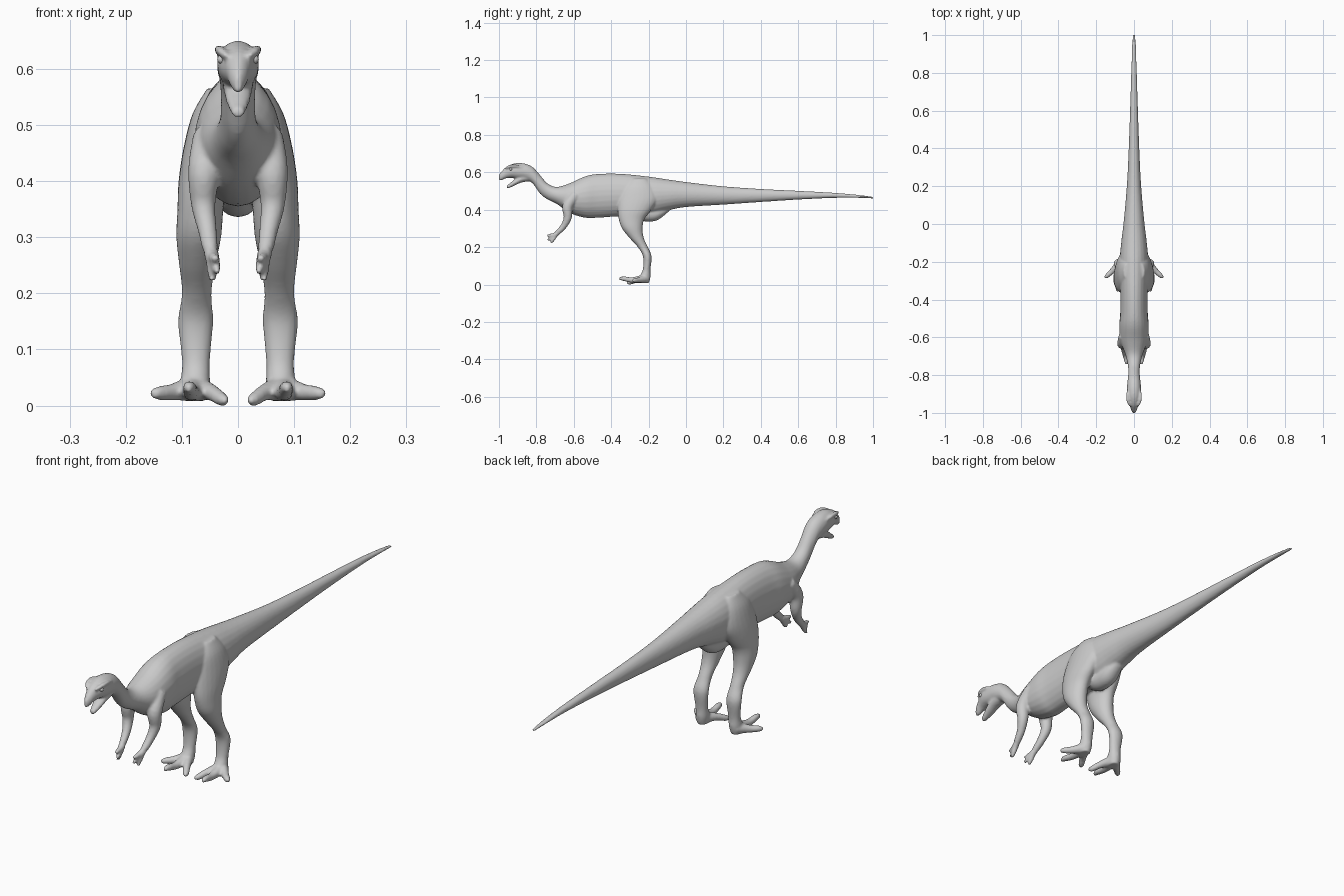
import bpy, bmesh, math
from mathutils import Vector

if "Cube" in bpy.data.objects:
    bpy.data.objects.remove(bpy.data.objects["Cube"])

SIDES = 24
parts = []


def spline(rows, steps=5):
    """Catmull-Rom interpolation through rows of numbers."""
    rows = [Vector(r) for r in rows]
    out = []
    for i in range(len(rows) - 1):
        b, c = rows[i], rows[i + 1]
        a = rows[i - 1] if i else b
        d = rows[i + 2] if i + 2 < len(rows) else c
        for k in range(steps):
            t = k / steps
            out.append(0.5 * (2 * b + (c - a) * t + (2 * a - 5 * b + 4 * c - d) * t**2
                              + (3 * b - a - 3 * c + d) * t**3))
    return out + [rows[-1]]


def loft(name, rings):
    """Skin elliptical rings given as (centre, half axis u, half axis v)."""
    bm = bmesh.new()
    loops = []
    for c, u, v in rings:
        loops.append([bm.verts.new(c + u * math.cos(a) + v * math.sin(a))
                      for a in (2 * math.pi * k / SIDES for k in range(SIDES))])
    for p, q in zip(loops, loops[1:]):
        for k in range(SIDES):
            n = (k + 1) % SIDES
            bm.faces.new((p[k], p[n], q[n], q[k]))
    bm.faces.new(loops[0])
    bm.faces.new(loops[-1])
    bmesh.ops.recalc_face_normals(bm, faces=bm.faces)
    mesh = bpy.data.meshes.new(name)
    bm.to_mesh(mesh)
    bm.free()
    ob = bpy.data.objects.new(name, mesh)
    bpy.context.collection.objects.link(ob)
    parts.append(ob)
    return ob


def profile(name, rows):
    """Loft along y from (y, top, bottom, half width)."""
    loft(name, [(Vector((0, y, (t + b) / 2)), Vector((w, 0, 0)), Vector((0, 0, (t - b) / 2)))
                for y, t, b, w in spline(rows)])


def tube(name, rows, side=1):
    """Round tube through (x, y, z, radius)."""
    pts = spline(rows)
    rings = []
    for i, p in enumerate(pts):
        d = (pts[min(i + 1, len(pts) - 1)] - pts[max(i - 1, 0)]).to_3d()
        d.x *= side
        u = d.orthogonal().normalized()
        v = d.normalized().cross(u)
        rings.append((Vector((p[0] * side, p[1], p[2])), u * p[3], v * p[3]))
    return loft(name, rings)


# Head, neck, trunk and tail
profile("trunk", [
    (-1.0, .588, .556, .006), (-.985, .606, .558, .015), (-.96, .630, .568, .023),
    (-.93, .644, .570, .034), (-.90, .650, .564, .037), (-.86, .646, .560, .037),
    (-.82, .628, .540, .033), (-.78, .585, .485, .030), (-.74, .540, .455, .034),
    (-.69, .522, .430, .046), (-.62, .542, .382, .071), (-.54, .578, .357, .078),
    (-.47, .591, .357, .073), (-.35, .592, .365, .072), (-.20, .577, .370, .076),
    (-.10, .562, .395, .068), (0, .548, .414, .056), (.2, .525, .427, .038),
    (.4, .511, .441, .028), (.6, .501, .454, .021), (.8, .490, .463, .015),
    (.93, .478, .463, .011), (.99, .470, .460, .008), (1.003, .466, .460, .004)])

# Lower jaw, open
profile("lower_jaw", [
    (-.84, .600, .552, .026), (-.88, .585, .545, .026), (-.915, .562, .530, .022),
    (-.94, .543, .518, .016), (-.958, .530, .512, .010)])

# Pelvic bulge under the tail base
profile("pelvic_bulge", [
    (-.29, .40, .37, .02), (-.24, .42, .342, .04), (-.19, .42, .336, .04),
    (-.145, .42, .348, .036), (-.09, .42, .392, .02)])

# Hind leg sections: z, inner x, outer x, front y, back y
LEG = [
    (.565, .02, .055, -.29, -.21), (.52, .012, .081, -.335, -.17),
    (.46, .01, .097, -.36, -.15), (.40, .02, .106, -.365, -.185),
    (.35, .026, .108, -.36, -.222), (.30, .030, .110, -.342, -.232),
    (.25, .040, .105, -.303, -.226), (.20, .047, .100, -.258, -.204),
    (.15, .044, .107, -.230, -.184), (.08, .050, .100, -.231, -.190),
    (.04, .050, .102, -.250, -.190), (.008, .056, .098, -.250, -.198)]
TOES = [(.154, -.285, .020), (.088, -.358, .030), (.020, -.315, .009)]
FINGERS = [(.040, -.744, .262), (.036, -.740, .237), (.046, -.722, .222)]

for s, tag in ((1, "left"), (-1, "right")):
    loft(tag + "_hind_leg", [
        (Vector((s * (x0 + x1) / 2, (y0 + y1) / 2, z)),
         Vector(((x1 - x0) / 2, 0, 0)), Vector((0, (y1 - y0) / 2, 0)))
        for z, x0, x1, y0, y1 in spline(LEG)])
    # Spread toes
    for x, y, z in TOES:
        tube(tag + "_toe", [
            (.078, -.215, .032, .024), (.078 + (x - .078) * .5, -.215 + (y + .215) * .5, .024, .015),
            (.078 + (x - .078) * .85, -.215 + (y + .215) * .85, z + .002, .012), (x, y, z, .006)], s)
    # Small forelimb
    tube(tag + "_arm", [
        (.050, -.59, .48, .030), (.060, -.632, .42, .029), (.062, -.632, .36, .022),
        (.055, -.652, .315, .017), (.049, -.685, .278, .014), (.045, -.705, .260, .013)], s)
    for x, y, z in FINGERS:
        tube(tag + "_finger", [
            (.046, -.695, .268, .012), ((x + .046) / 2, (y - .695) / 2, (z + .264) / 2, .010),
            (x, y, z, .006)], s)
    # Brow ridge
    tube(tag + "_brow", [(.020, -.965, .622, .005), (.031, -.94, .632, .008),
                         (.035, -.905, .634, .007), (.030, -.87, .626, .004)], s)

# Fuse the parts into one continuous skin
for ob in parts:
    ob.select_set(True)
skin = parts[0]
bpy.context.view_layer.objects.active = skin
bpy.ops.object.join()
skin.name = "dinosaur_skin"
fuse = skin.modifiers.new("fuse", 'REMESH')
fuse.mode = 'VOXEL'
fuse.voxel_size = .005
fuse.use_smooth_shade = True
soften = skin.modifiers.new("soften", 'SMOOTH')
soften.factor = .5
soften.iterations = 5

# Eyes
for s, tag in ((1, "left"), (-1, "right")):
    bpy.ops.mesh.primitive_uv_sphere_add(segments=16, ring_count=10, radius=.008,
                                         location=(s * .029, -.937, .617))
    bpy.context.object.name = tag + "_eye"
    bpy.ops.object.shade_smooth()
